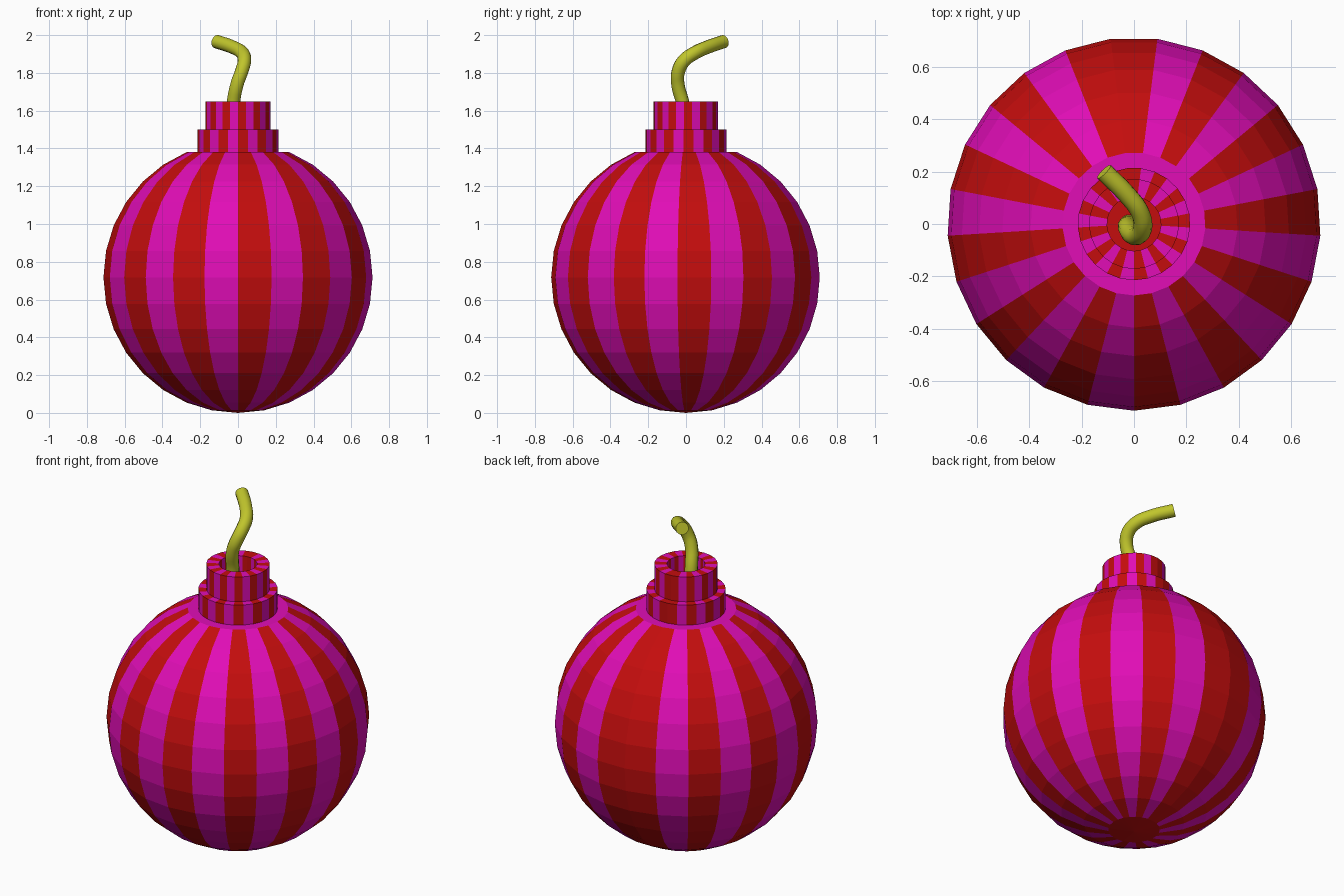
import bpy, bmesh
from math import sin, cos, pi, radians

old = bpy.data.objects.get("Cube")
if old:
    bpy.data.objects.remove(old, do_unlink=True)

SIDES = 25


def material(name, rgb):
    mat = bpy.data.materials.new(name)
    mat.use_nodes = True
    mat.diffuse_color = (*rgb, 1)
    mat.node_tree.nodes["Principled BSDF"].inputs["Base Color"].default_value = (*rgb, 1)
    return mat


red = material("red", (0.55, 0.004, 0.004))
magenta = material("magenta", (0.75, 0.004, 0.47))
yellow = material("yellow_green", (0.53, 0.56, 0.025))


def stripe(k):
    """Alternate around the circle; the odd count leaves a double red stripe at the back."""
    return k % 2 if k <= SIDES // 2 else (k + 1) % 2


def striped_lathe(name, profile, start_cap=None, end_cap=None):
    """Spin (radius, z) points round z, colouring each column as a stripe."""
    bm = bmesh.new()
    rings = []
    for r, z in profile:
        angles = [-pi / 2 + 2 * pi * k / SIDES for k in range(SIDES)]
        rings.append([bm.verts.new((r * cos(a), r * sin(a), z)) for a in angles])
    for low, high in zip(rings, rings[1:]):
        for k in range(SIDES):
            n = (k + 1) % SIDES
            face = bm.faces.new((low[k], low[n], high[n], high[k]))
            face.material_index = stripe(k)
    # Optional end caps: (centre height, colour index)
    for ring, cap, flip in ((rings[0], start_cap, True), (rings[-1], end_cap, False)):
        if cap:
            centre = bm.verts.new((0, 0, cap[0]))
            for k in range(SIDES):
                a, b = ring[k], ring[(k + 1) % SIDES]
                face = bm.faces.new((b, a, centre) if flip else (a, b, centre))
                face.material_index = cap[1]
    mesh = bpy.data.meshes.new(name)
    bm.to_mesh(mesh)
    bm.free()
    mesh.materials.append(red)
    mesh.materials.append(magenta)
    obj = bpy.data.objects.new(name, mesh)
    bpy.context.collection.objects.link(obj)
    return obj


# Round body: sixteen latitude bands, cut flat below the neck
RADIUS, HALF = 0.7137, 0.7175
latitudes = [radians(11.25 * i) for i in range(-7, 7)]
ball = [(RADIUS * cos(t), HALF + HALF * sin(t)) for t in latitudes]
lid = ball[-1][1]
striped_lathe("body", ball, start_cap=(0, 0), end_cap=(lid, 1))

# Stepped neck with a hollow centre
striped_lathe("neck", [(0.215, lid), (0.215, 1.5), (0.172, 1.5), (0.172, 1.648),
                       (0.103, 1.648), (0.103, 1.45)], end_cap=(1.45, 0))

# Bent fuse
path = [(-0.02, 0.0, 1.44), (-0.025, -0.015, 1.63), (-0.005, -0.043, 1.74),
        (0.02, -0.04, 1.81), (0.034, -0.01, 1.865), (0.023, 0.045, 1.905),
        (-0.025, 0.11, 1.935), (-0.115, 0.2, 1.966)]
curve = bpy.data.curves.new("fuse", "CURVE")
curve.dimensions = "3D"
curve.bevel_depth = 0.036
curve.bevel_resolution = 4
curve.resolution_u = 5
curve.use_fill_caps = True
spline = curve.splines.new("BEZIER")
spline.bezier_points.add(len(path) - 1)
for point, co in zip(spline.bezier_points, path):
    point.co = co
    point.handle_left_type = point.handle_right_type = "AUTO"
curve.materials.append(yellow)
fuse = bpy.data.objects.new("fuse", curve)
bpy.context.collection.objects.link(fuse)
bpy.ops.object.select_all(action="DESELECT")
fuse.select_set(True)
bpy.context.view_layer.objects.active = fuse
bpy.ops.object.convert(target="MESH")
bpy.ops.object.shade_smooth_by_angle(angle=radians(40))
